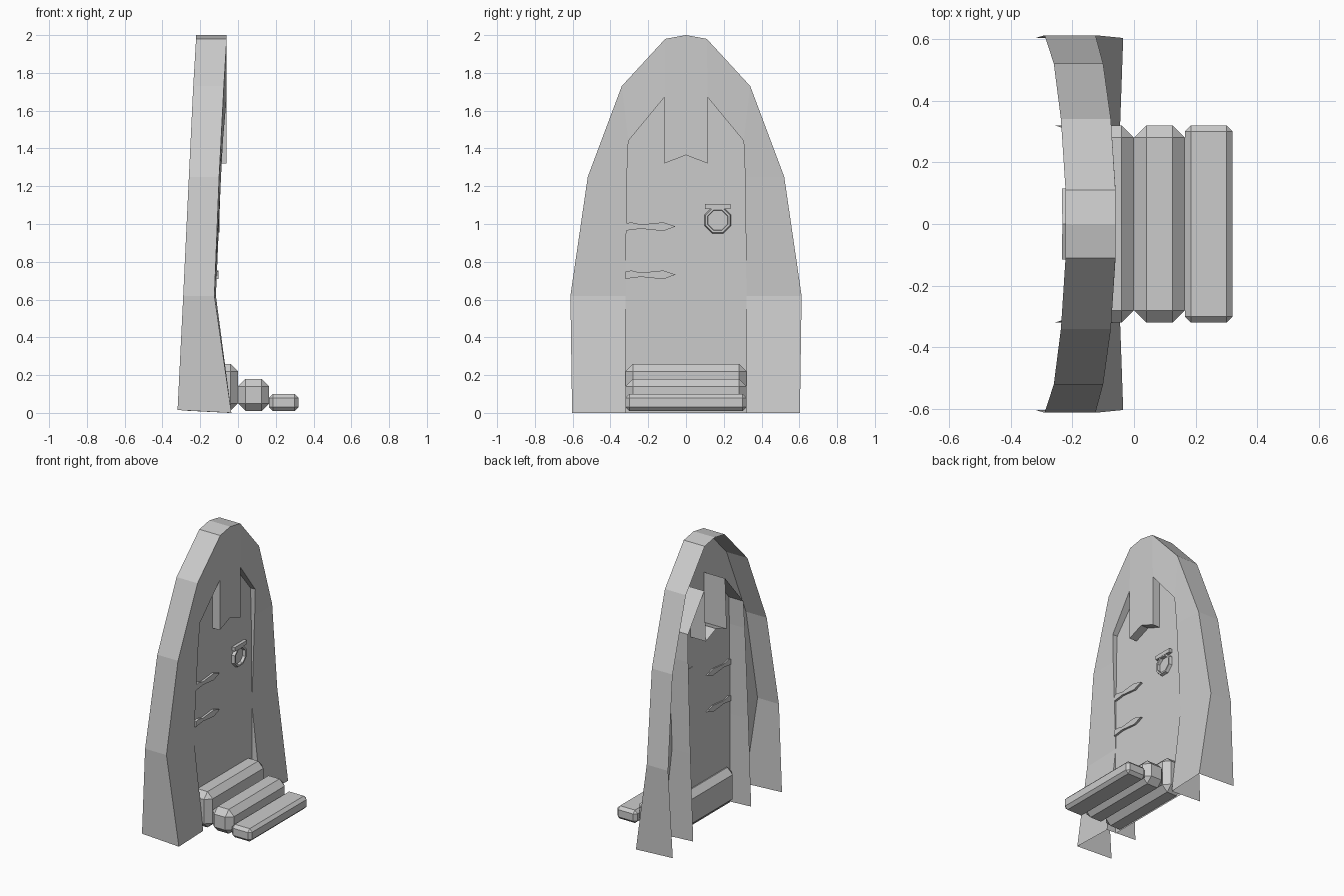
import bpy, bmesh
from math import pi, cos, sin

if "Cube" in bpy.data.objects:
    bpy.data.objects.remove(bpy.data.objects["Cube"])


def make_object(name, bm, mirror=False):
    bmesh.ops.recalc_face_normals(bm, faces=bm.faces)
    mesh = bpy.data.meshes.new(name)
    bm.to_mesh(mesh)
    bm.free()
    ob = bpy.data.objects.new(name, mesh)
    bpy.context.collection.objects.link(ob)
    if mirror:
        mod = ob.modifiers.new("mirror", 'MIRROR')
        mod.use_axis = (False, True, False)
    return ob


def strip(bm, a, b):
    for i in range(len(a) - 1):
        bm.faces.new((a[i], a[i + 1], b[i + 1], b[i]))


def plate(name, outline, back, front):
    # closed (y, z) outline given thickness along x
    bm = bmesh.new()
    face = bm.faces.new([bm.verts.new((back, y, z)) for y, z in outline])
    ext = bmesh.ops.extrude_face_region(bm, geom=[face])
    bmesh.ops.translate(bm, vec=(front - back, 0, 0),
                        verts=[v for v in ext['geom'] if isinstance(v, bmesh.types.BMVert)])
    return make_object(name, bm)


def step(name, x0, x1, z0, z1, bevel):
    bm = bmesh.new()
    bmesh.ops.create_cube(bm, size=1)
    for v in bm.verts:
        v.co = ((x0 + x1) / 2 + v.co.x * (x1 - x0), v.co.y * 0.64,
                (z0 + z1) / 2 + v.co.z * (z1 - z0))
    bmesh.ops.bevel(bm, geom=bm.edges[:], offset=bevel, segments=1, affect='EDGES')
    return make_object(name, bm)


# Arched frame: half profiles as (front x, y, z), open at the back
outer = [(-.035, .603, 0), (-.125, .612, .62), (-.10, .52, 1.25),
         (-.075, .34, 1.73), (-.06, .11, 1.98), (-.06, 0, 2.0)]
outer_back = [-.32, -.29, -.26, -.237, -.222, -.222]
inner = [(-.045, .32, 0), (-.117, .32, .62), (-.09, .313, 1.25),
         (-.08, .305, 1.44), (-.06, .115, 1.67), (-.06, .115, 1.32), (-.06, 0, 1.365)]

bm = bmesh.new()
of = [bm.verts.new(p) for p in outer]
ob_ = [bm.verts.new((x, p[1], max(p[2], .015))) for p, x in zip(outer, outer_back)]
inf = [bm.verts.new(p) for p in inner]
inb = [bm.verts.new((-.28 + .035 * p[2], p[1], max(p[2], .012))) for p in inner]
strip(bm, of, ob_)                 # outer wall
strip(bm, inf, inb)                # door jamb and hanging keystone sides
strip(bm, of[:5], inf[:5])         # front face
bm.faces.new((of[4], of[5], inf[6], inf[5], inf[4]))
make_object("door_frame", bm, mirror=True)

# Flat door leaf set in the opening
bm = bmesh.new()
d = [bm.verts.new((-.117, y, z)) for y, z in
     [(0, 0)] + [(p[1], p[2]) for p in inner]]
bm.faces.new((d[0], d[1], d[2], d[3], d[4], d[6], d[7]))
bm.faces.new((d[4], d[5], d[6]))
make_object("door_leaf", bm, mirror=True)

# Hinge straps
for i, z in enumerate((.987, .732)):
    plate(f"hinge_strap_{i + 1}",
          [(-.32, z - .022), (-.24, z - .012), (-.12, z - .024), (-.055, z),
           (-.12, z + .022), (-.24, z + .01), (-.29, z + .022), (-.32, z + .016)],
          -.125, -.102)

# Knocker: octagonal ring under a small bar
bm = bmesh.new()
rings = []
for r, x in ((.055, -.117), (.058, -.097), (.07, -.097), (.076, -.117)):
    rings.append([bm.verts.new((x, .168 + r * cos((k + .5) * pi / 4),
                                1.02 + r * sin((k + .5) * pi / 4))) for k in range(8)])
for a, b in zip(rings, rings[1:] + rings[:1]):
    strip(bm, a + a[:1], b + b[:1])
make_object("knocker_ring", bm)
plate("knocker_bar", [(.10, 1.08), (.235, 1.08), (.235, 1.107), (.10, 1.107)], -.12, -.095)

# Chamfered steps
step("step_upper", -.165, 0, .01, .26, .04)
step("step_middle", 0, .165, .01, .18, .04)
step("step_lower", .165, .32, .01, .10, .02)
